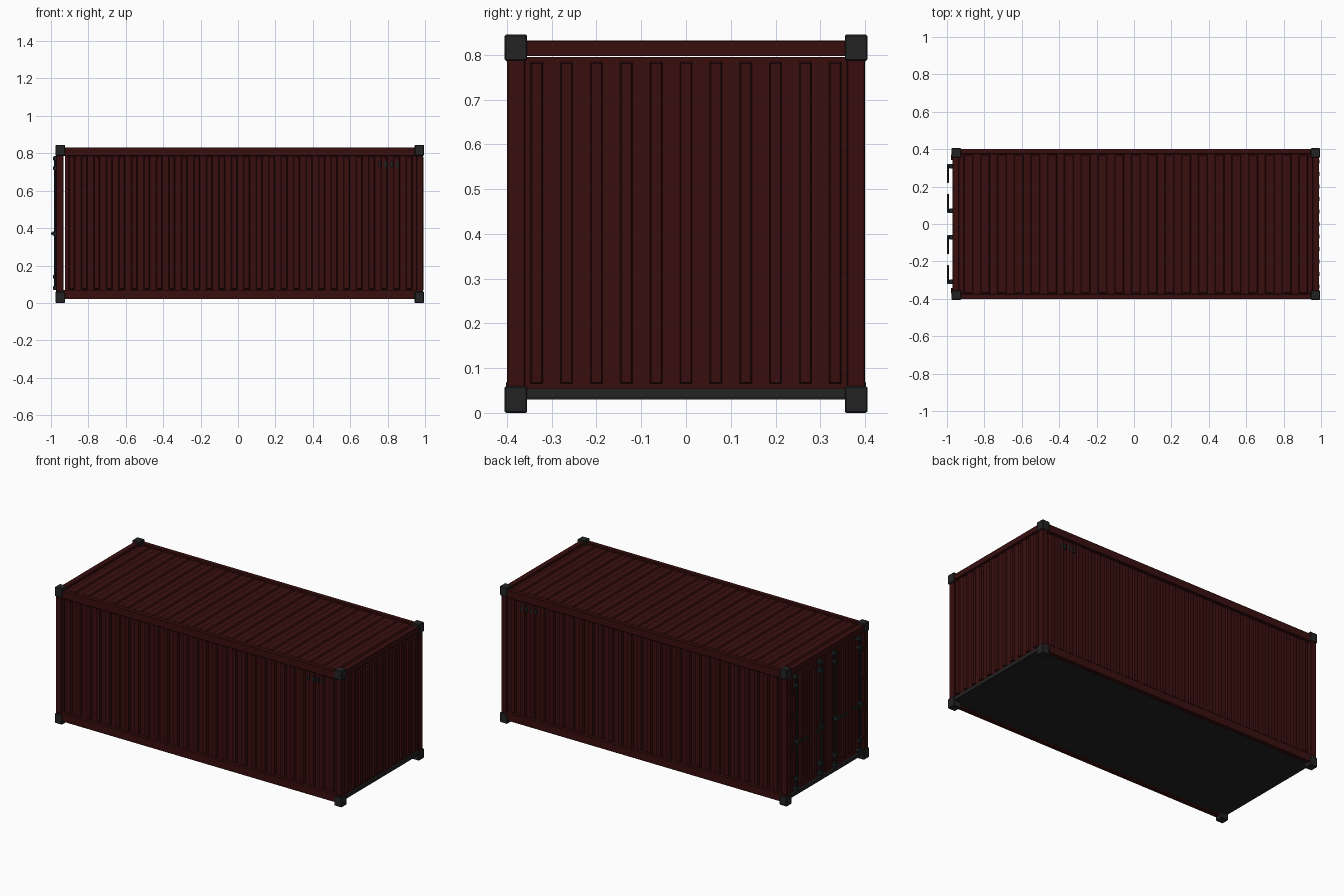
import bpy, bmesh
from mathutils import Vector

if "Cube" in bpy.data.objects:
    bpy.data.objects.remove(bpy.data.objects["Cube"])


def material(name, rgb):
    m = bpy.data.materials.new(name)
    m.diffuse_color = (*rgb, 1)
    m.use_nodes = True
    m.node_tree.nodes["Principled BSDF"].inputs["Base Color"].default_value = m.diffuse_color
    return m


RED = material("dark_red_paint", (0.042, 0.0045, 0.0045))
GREY = material("dark_grey_steel", (0.0175, 0.0175, 0.0175))
STEEL = material("blue_grey_steel", (0.013, 0.020, 0.021))


def add_box(bm, lo, hi):
    """Axis-aligned box between two corners."""
    lo, hi = Vector(lo), Vector(hi)
    verts = bmesh.ops.create_cube(bm, size=1)["verts"]
    for v in verts:
        v.co = Vector([(lo[i] + hi[i]) / 2 + v.co[i] * (hi[i] - lo[i]) for i in range(3)])
    return verts


def add_rib(bm, lo, hi, axis, side, taper=0.005):
    """Box whose outer face (along axis, on the given side) is drawn in to make a pressed rib."""
    verts = add_box(bm, lo, hi)
    mid = [(lo[i] + hi[i]) / 2 for i in range(3)]
    for v in verts:
        if (v.co[axis] - mid[axis]) * side > 0:
            for i in range(3):
                if i != axis:
                    v.co[i] += taper if v.co[i] < mid[i] else -taper


def finish(name, bm, mat, bevel=0.0):
    bmesh.ops.recalc_face_normals(bm, faces=bm.faces)
    me = bpy.data.meshes.new(name)
    bm.to_mesh(me)
    bm.free()
    me.materials.append(mat)
    ob = bpy.data.objects.new(name, me)
    bpy.context.collection.objects.link(ob)
    if bevel:
        mod = ob.modifiers.new("bevel", "BEVEL")
        mod.width, mod.segments = bevel, 1
    return ob


def boxes(name, mat, corner_pairs, bevel=0.0):
    bm = bmesh.new()
    for lo, hi in corner_pairs:
        add_box(bm, lo, hi)
    return finish(name, bm, mat, bevel)


def span(a, b, s):
    """Interval mirrored by sign s, returned in rising order."""
    return (a, b) if s > 0 else (-b, -a)


SIDES = (-1, 1)
X0, X1 = -0.975, 0.995          # ends of the body
ENDS = ((X0, X0 + 0.05), (X1 - 0.05, X1))

# Corner castings
boxes("corner_castings", GREY, [
    ((xa, span(0.355, 0.405, s)[0], z), (xb, span(0.355, 0.405, s)[1], z + h))
    for xa, xb in ENDS for s in SIDES for z, h in ((0, 0.06), (0.787, 0.058))], 0.003)

# Corner posts
boxes("corner_posts", RED, [
    ((xa, span(0.36, 0.4, s)[0], 0.05), (xb, span(0.36, 0.4, s)[1], 0.795))
    for xa, xb in ((-0.972, -0.933), (0.955, 0.988)) for s in SIDES], 0.002)

# Long rails, top and bottom
boxes("side_rails", RED, [
    ((X0 + 0.01, span(0.375, 0.402, s)[0], z0), (X1 - 0.01, span(0.375, 0.402, s)[1], z1))
    for s in SIDES for z0, z1 in ((0.02, 0.07), (0.785, 0.832))], 0.002)

# Cross rails at the top of each end, sills at the bottom
boxes("end_headers", RED, [((-0.97, -0.36, 0.797), (-0.935, 0.36, 0.832)),
                           ((0.955, -0.36, 0.797), (0.99, 0.36, 0.832))], 0.002)
boxes("end_sills", GREY, [((-0.97, -0.36, 0.034), (-0.935, 0.36, 0.055)),
                          ((0.955, -0.36, 0.034), (0.99, 0.36, 0.055))])

# Floor
boxes("floor", GREY, [((-0.95, -0.376, 0.03), (0.97, 0.376, 0.054))])

# Ribbed side walls
N_SIDE = 28
for s, label in ((-1, "front"), (1, "back")):
    bm = bmesh.new()
    ya, yb = span(0.372, 0.381, s)
    add_box(bm, (-0.924, ya, 0.06), (0.957, yb, 0.79))
    ra, rb = span(0.38, 0.394, s)
    pitch = 1.87 / N_SIDE
    for i in range(N_SIDE):
        x = -0.922 + pitch * (i + 0.5)
        add_rib(bm, (x - 0.018, ra, 0.071), (x + 0.018, rb, 0.784), 1, s)
    finish(label + "_side_wall", bm, RED)

# Air vents near the top of both side walls
boxes("air_vents", STEEL, [
    ((x - 0.006, span(0.386, 0.3955, s)[0], 0.725), (x + 0.006, span(0.386, 0.3955, s)[1], 0.755))
    for s in SIDES for x in (0.757, 0.79, 0.822, 0.853)])

# Ribbed end wall
bm = bmesh.new()
add_box(bm, (0.966, -0.365, 0.05), (0.979, 0.365, 0.795))
for i in range(11):
    y = (i - 5) * 0.0667
    add_rib(bm, (0.978, y - 0.014, 0.065), (0.991, y + 0.014, 0.784), 0, 1, 0.003)
finish("end_wall", bm, RED)

# Ribbed roof
bm = bmesh.new()
add_box(bm, (-0.94, -0.376, 0.808), (0.96, 0.376, 0.817))
N_ROOF = 21
for i in range(N_ROOF):
    x = -0.93 + 1.88 / N_ROOF * (i + 0.5)
    add_rib(bm, (x - 0.026, -0.37, 0.816), (x + 0.026, 0.37, 0.826), 2, 1)
finish("roof", bm, RED)

# Pair of doors with upright ribs
for s, label in ((-1, "right"), (1, "left")):
    bm = bmesh.new()
    ya, yb = span(0.003, 0.359, s)
    add_box(bm, (-0.957, ya, 0.056), (-0.94, yb, 0.792))
    for i in range(5):
        y = s * (0.042 + i * 0.0667)
        add_rib(bm, (-0.967, y - 0.015, 0.085), (-0.956, y + 0.015, 0.765), 0, -1, 0.003)
    finish(label + "_door", bm, RED)

# Door locking rods
RODS = [s * y for s in SIDES for y in (0.07, 0.31)]
bm = bmesh.new()
for y in RODS:
    made = bmesh.ops.create_cone(bm, cap_ends=True, segments=10, radius1=0.0055,
                                 radius2=0.0055, depth=0.715)["verts"]
    bmesh.ops.translate(bm, verts=made, vec=(-0.979, y, 0.4275))
finish("locking_rods", bm, STEEL)
bpy.context.view_layer.objects.active = bpy.data.objects["locking_rods"]
bpy.data.objects["locking_rods"].select_set(True)
bpy.ops.object.shade_smooth_by_angle()

# Rod brackets and end cams
boxes("rod_brackets", STEEL, [
    ((-0.988, y - 0.012, z - 0.01), (-0.955, y + 0.012, z + 0.01))
    for y in RODS for z in (0.08, 0.14, 0.72, 0.772)], 0.002)

# Door handles, each reaching toward the middle of its door
pairs = []
for s in SIDES:
    for hub, a, b in ((0.07, 0.06, 0.16), (0.31, 0.22, 0.32)):
        ya, yb = span(a, b, s)
        pairs.append(((-1.0, ya, 0.365), (-0.989, yb, 0.377)))
        ha, hb = span(hub - 0.008, hub + 0.008, s)
        pairs.append(((-0.992, ha, 0.36), (-0.965, hb, 0.382)))
boxes("door_handles", STEEL, pairs, 0.002)

# Hinges on the outer door edges
boxes("door_hinges", RED, [
    ((-0.979, span(0.342, 0.372, s)[0], z - 0.014), (-0.955, span(0.342, 0.372, s)[1], z + 0.014))
    for s in SIDES for z in (0.15, 0.33, 0.52, 0.7)], 0.002)
